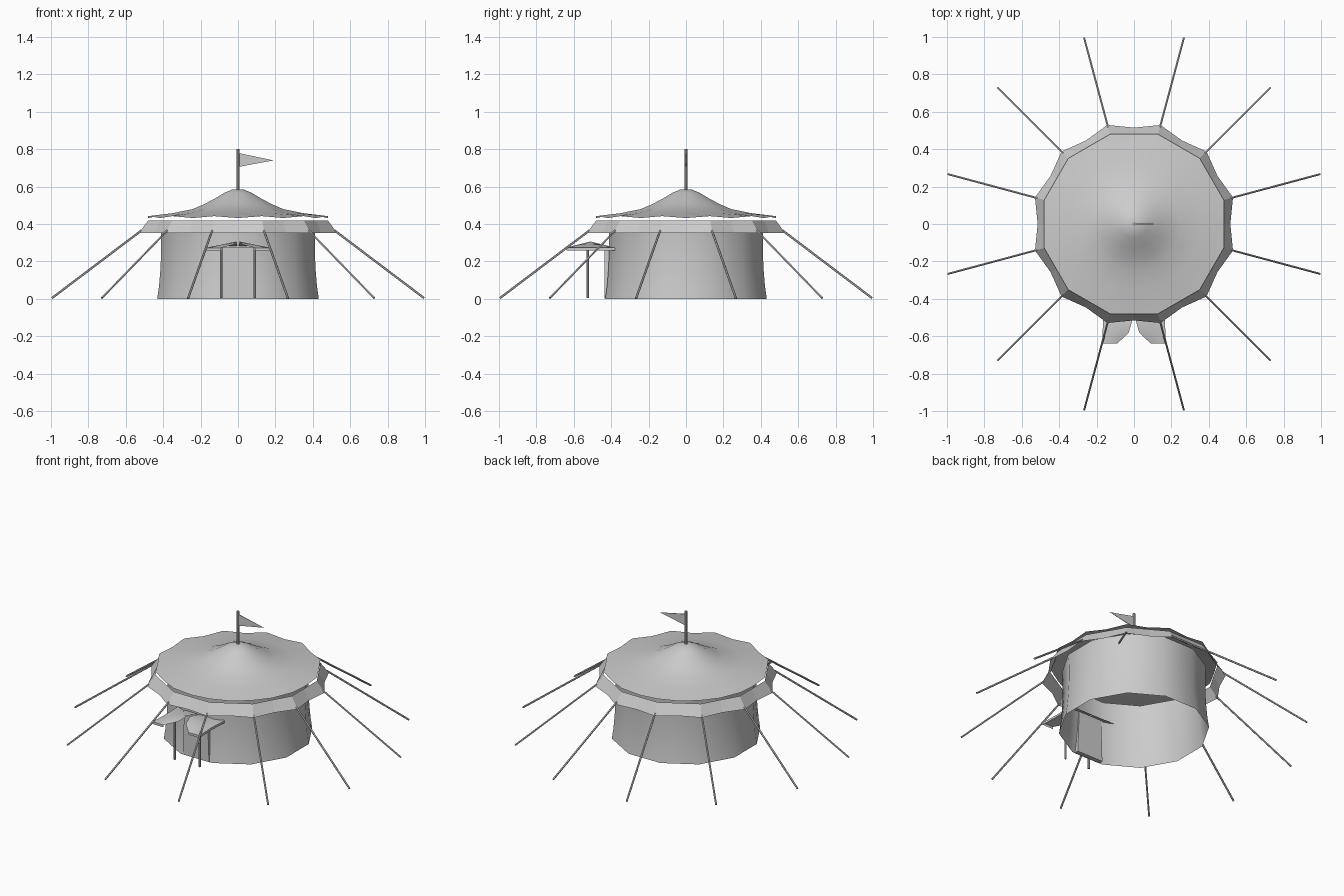
import bpy, bmesh, math
from mathutils import Vector

if "Cube" in bpy.data.objects:
    bpy.data.objects.remove(bpy.data.objects["Cube"])


def make(name, verts, faces, smooth=None):
    me = bpy.data.meshes.new(name)
    me.from_pydata(verts, [], faces)
    bm = bmesh.new()
    bm.from_mesh(me)
    bmesh.ops.recalc_face_normals(bm, faces=bm.faces)
    bm.to_mesh(me)
    bm.free()
    ob = bpy.data.objects.new(name, me)
    bpy.context.collection.objects.link(ob)
    if smooth:
        bpy.ops.object.select_all(action='DESELECT')
        ob.select_set(True)
        bpy.context.view_layer.objects.active = ob
        bpy.ops.object.shade_smooth_by_angle(angle=math.radians(smooth))
    return ob


FLAT = math.cos(math.radians(15))


def loft(name, rings, cap=False, smooth=None):
    """24-point rings given as (corner radius, edge-middle radius, corner z, middle z)."""
    n, verts, faces = 24, [], []
    for rc, rm, zc, zm in rings:
        for i in range(n):
            a = math.radians(15 * (i + 1))
            r, z = (rc, zc) if i % 2 == 0 else (rm, zm)
            verts.append((r * math.cos(a), r * math.sin(a), z))
    for k in range(len(rings) - 1):
        for i in range(n):
            j = (i + 1) % n
            faces.append((k*n + i, k*n + j, (k+1)*n + j, (k+1)*n + i))
    if cap:
        faces.append(tuple(range(n)))
    return make(name, verts, faces, smooth)


def rod(name, a, b, r, sides=6):
    a, b = Vector(a), Vector(b)
    bpy.ops.mesh.primitive_cylinder_add(vertices=sides, radius=r, depth=(b - a).length,
                                        location=(a + b) / 2)
    ob = bpy.context.object
    ob.rotation_euler = (b - a).to_track_quat('Z', 'Y').to_euler()
    ob.name = name


# Twelve-sided canvas: wall, roof with slightly sagging edge, flared valance
loft("wall", [(r, r * FLAT, z, z) for r, z in
              [(.447, 0), (.437, .07), (.43, .15), (.425, .25), (.425, .35), (.43, .415)]],
     smooth=40)
loft("roof", [(r, r * FLAT, z, z) for r, z in
              [(.03, .585), (.075, .567), (.13, .535), (.19, .505), (.25, .48), (.36, .458)]]
     + [(.497, .48, .442, .432)], cap=True, smooth=40)
loft("valance", [(.497, .48, .42, .42), (.548, .515, .352, .352)])

# Guy ropes from the valance corners to the ground
for k in range(12):
    a = math.radians(15 + 30 * k)
    c, s = math.cos(a), math.sin(a)
    rod("guy_rope", (.535 * c, .535 * s, .365), (1.03 * c, 1.03 * s, .004), .006)

# Mast and pennant
rod("mast", (0, 0, .53), (0, 0, .80), .008, 8)
make("pennant", [(0, -.003, .78), (0, -.003, .705), (.19, 0, .74),
                 (0, .003, .78), (0, .003, .705)],
     [(0, 1, 2), (3, 2, 4), (0, 3, 4, 1), (0, 2, 3), (1, 4, 2)])

# Door panel set through the front wall, with side posts
dv = [(x, y, z) for y in (-.436, -.405) for x, z in
      ((-.095, .002), (.095, .002), (.085, .275), (-.085, .275))]
make("door", dv, [(0, 1, 2, 3), (7, 6, 5, 4), (0, 4, 5, 1), (1, 5, 6, 2), (2, 6, 7, 3), (3, 7, 4, 0)])

# Entrance canopy: two mirrored drooping lobes with a notch between, on poles
rows = [(-.38, .006, .17), (-.44, .006, .168), (-.51, .008, .165), (-.58, .028, .168), (-.64, .09, .17)]


def height(x, y):
    return .308 - .035 * max(abs(x) / .17, abs(y + .51) / .13)


for side, word in ((-1, "left"), (1, "right")):
    verts, faces, m = [], [], 5
    for y, x0, x1 in rows:
        for i in range(m):
            x = x0 + (x1 - x0) * i / (m - 1)
            verts.append((side * x, y, height(x, y)))
    for r in range(len(rows) - 1):
        for i in range(m - 1):
            p = r * m + i
            faces.append((p, p + 1, p + m + 1, p + m))
    # short hanging outer and front edge
    rim = [r * m + m - 1 for r in range(len(rows))] + [len(rows) * m - 1 - i for i in range(1, m)]
    base = len(verts)
    verts += [(verts[v][0], verts[v][1], verts[v][2] - .015) for v in rim]
    for i in range(len(rim) - 1):
        faces.append((rim[i], rim[i+1], base + i + 1, base + i))
    make(word + "_canopy", verts, faces, 35)
    rod(word + "_canopy_pole", (side * .09, -.525, .004), (side * .09, -.525, .285), .007, 8)
